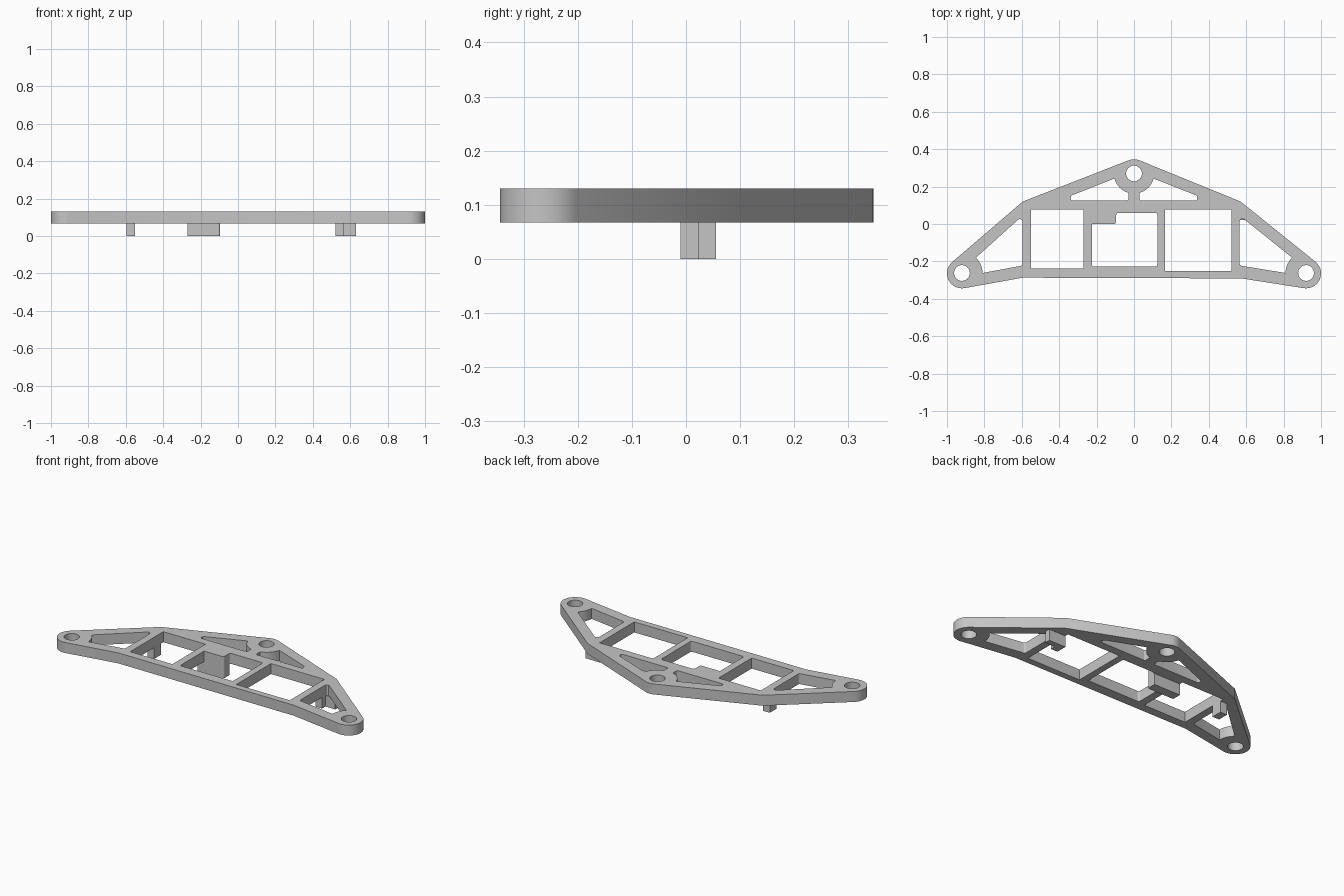
import bpy, bmesh, math
from mathutils import Vector

cube = bpy.data.objects.get("Cube")
if cube:
    bpy.data.objects.remove(cube)

BASE, TOP = 0.067, 0.13
grey = bpy.data.materials.new("light grey")
grey.use_nodes = True
colour = (0.56, 0.56, 0.56, 1)
grey.diffuse_color = colour
grey.node_tree.nodes["Principled BSDF"].inputs["Base Color"].default_value = colour


def arc(cx, cy, r, start, end, n=16):
    """Points on an arc, angles in degrees."""
    angles = [math.radians(start + (end - start) * i / n) for i in range(n + 1)]
    return [(cx + r * math.cos(a), cy + r * math.sin(a)) for a in angles]


def circle(cx, cy, r):
    return arc(cx, cy, r, 0, 360, 40)[:-1]


def rect(x0, x1, y0, y1):
    return [(x0, y0), (x1, y0), (x1, y1), (x0, y1)]


def rounded(corners, radii, n=5):
    """Round each corner of a polygon by its own radius."""
    out, count = [], len(corners)
    for i, (c, r) in enumerate(zip(corners, radii)):
        if r == 0:
            out.append(c)
            continue
        p = Vector(c)
        a = (Vector(corners[i - 1]) - p).normalized()
        b = (Vector(corners[(i + 1) % count]) - p).normalized()
        half = math.acos(a.dot(b)) / 2
        centre = p + (a + b).normalized() * (r / math.sin(half))
        reach = r / math.tan(half)
        u, v = p + a * reach - centre, p + b * reach - centre
        for k in range(n + 1):
            out.append(tuple(centre + u.lerp(v, k / n).normalized() * r))
    return out


def prism(name, loops, z0, z1):
    """Solid plate from an outline and hole loops."""
    curve = bpy.data.curves.new(name, "CURVE")
    curve.dimensions, curve.fill_mode = "2D", "BOTH"
    curve.extrude = (z1 - z0) / 2
    for loop in loops:
        spline = curve.splines.new("POLY")
        spline.points.add(len(loop) - 1)
        for point, (x, y) in zip(spline.points, loop):
            point.co = (x, y, 0, 1)
        spline.use_cyclic_u = True
    temp = bpy.data.objects.new(name + "_outline", curve)
    mesh = bpy.data.meshes.new_from_object(temp)
    bpy.data.objects.remove(temp)
    bm = bmesh.new()
    bm.from_mesh(mesh)
    bmesh.ops.remove_doubles(bm, verts=bm.verts, dist=1e-5)
    bmesh.ops.translate(bm, verts=bm.verts, vec=(0, 0, (z0 + z1) / 2))
    bmesh.ops.recalc_face_normals(bm, faces=bm.faces)
    bm.to_mesh(mesh)
    bm.free()
    mesh.name = name
    mesh.materials.clear()
    mesh.materials.append(grey)
    obj = bpy.data.objects.new(name, mesh)
    bpy.context.collection.objects.link(obj)
    bpy.ops.object.select_all(action="DESELECT")
    obj.select_set(True)
    bpy.context.view_layer.objects.active = obj
    bpy.ops.object.shade_smooth_by_angle(angle=math.radians(25))


# Outer outline with rounded lugs at both ends and the back
outline = (arc(-0.92, -0.264, 0.08, 131, 281) + [(-0.595, -0.287), (0.575, -0.291)]
           + arc(0.92, -0.264, 0.08, -101, 49) + [(0.57, 0.12)]
           + arc(0, 0.268, 0.078, 69, 111, 8) + [(-0.595, 0.12)])

# Screw holes, rectangular windows and stepped middle window
loops = [outline]
loops += [circle(x, y, 0.042) for x, y in ((-0.92, -0.262), (0.92, -0.262), (0, 0.27))]
loops += [rect(-0.55, -0.27, -0.237, 0.077), rect(0.165, 0.52, -0.252, 0.077)]
loops.append(rounded([(-0.225, -0.228), (0.125, -0.228), (0.125, 0.06),
                      (-0.095, 0.06), (-0.095, 0), (-0.225, 0)], [0.012] * 5 + [0]))

# Side and back windows, curved where they pass a lug
for side, inner in ((-1, 0.595), (1, 0.565)):
    tips = rounded([(0.845, -0.18), (inner, 0.045), (inner, -0.222), (0.81, -0.262)],
                   [0, 0.015, 0.012, 0])
    lug = arc(0.92, -0.262, 0.11, 180, 134, 8)[1:-1]
    loops.append([(side * x, y) for x, y in tips + lug])
    back = rounded([(0.03, 0.167), (0.03, 0.126), (0.34, 0.126), (0.335, 0.152), (0.105, 0.243)],
                   [0, 0.008, 0.008, 0.01, 0])
    lug = arc(0, 0.27, 0.108, -15, -72, 8)[1:-1]
    loops.append([(side * x, y) for x, y in back + lug])

prism("frame_plate", loops, BASE, TOP)

# Locating pegs below the plate
prism("right_peg", [rect(-0.595, -0.55, -0.01, 0.055)], 0, BASE)
prism("middle_peg", [rounded(rect(-0.27, -0.095, 0, 0.055), [0, 0.012, 0, 0])], 0, BASE)
prism("left_peg", [[(0.52, -0.01), (0.565, -0.01), (0.565, 0.022),
                    (0.63, 0.022), (0.63, 0.055), (0.52, 0.055)]], 0, BASE)
